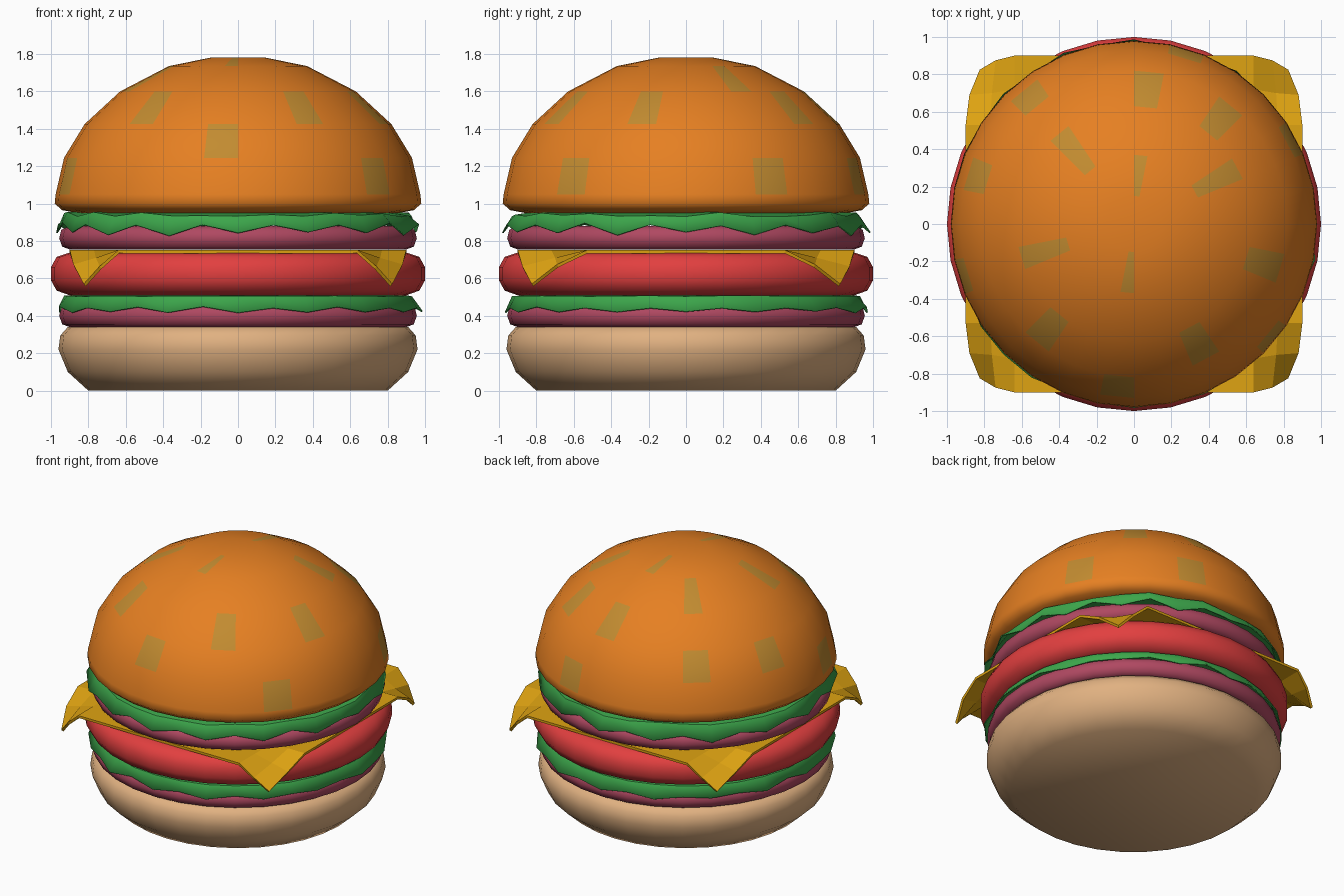
import bpy, bmesh, math, random

if "Cube" in bpy.data.objects:
    bpy.data.objects.remove(bpy.data.objects["Cube"])

SEG = 32
random.seed(4)


def material(name, rgb):
    m = bpy.data.materials.new(name)
    m.diffuse_color = (*rgb, 1)
    m.use_nodes = True
    m.node_tree.nodes["Principled BSDF"].inputs["Base Color"].default_value = m.diffuse_color
    return m


def finish(bm, name, mats, angle=None):
    bmesh.ops.recalc_face_normals(bm, faces=bm.faces)
    me = bpy.data.meshes.new(name)
    bm.to_mesh(me)
    bm.free()
    ob = bpy.data.objects.new(name, me)
    bpy.context.collection.objects.link(ob)
    for m in mats:
        me.materials.append(m)
    if angle:
        bpy.ops.object.select_all(action='DESELECT')
        ob.select_set(True)
        bpy.context.view_layer.objects.active = ob
        bpy.ops.object.shade_smooth_by_angle(angle=math.radians(angle))
    return ob


def ring(bm, radius, height):
    """One ring; radius and height are functions of the segment number."""
    step = 2 * math.pi / SEG
    return [bm.verts.new((radius(k) * math.cos(k * step), radius(k) * math.sin(k * step), height(k)))
            for k in range(SEG)]


def bridge(bm, a, b, slots=()):
    for k in range(SEG):
        j = (k + 1) % SEG
        f = bm.faces.new((a[k], a[j], b[j], b[k]))
        f.material_index = 1 if k in slots else 0


def lathe(name, profile, mats, seeds={}, angle=60):
    bm = bmesh.new()
    rings = [ring(bm, lambda k: r, lambda k: z) for r, z in profile]
    for i in range(len(rings) - 1):
        bridge(bm, rings[i], rings[i + 1], seeds.get(i, ()))
    bm.faces.new(rings[0])
    bm.faces.new(rings[-1])
    return finish(bm, name, mats, angle)


crust = material("crust", (0.79, 0.215, 0.016))
seed = material("seed", (0.54, 0.26, 0.03))
bread = material("bread", (0.75, 0.44, 0.22))
pink = material("onion", (0.43, 0.065, 0.12))
red = material("tomato", (0.76, 0.05, 0.05))
green = material("lettuce", (0.045, 0.38, 0.07))
yellow = material("cheese", (0.74, 0.37, 0.006))

# Buns: the seeds are single coloured faces of the top bun, by profile band
lathe("bottom_bun", [(0.80, 0), (0.91, 0.10), (0.96, 0.22), (0.95, 0.295), (0.91, 0.34)], [bread])
lathe("top_bun",
      [(0.86, 0.95), (0.94, 0.965), (0.98, 1.0), (0.975, 1.05), (0.93, 1.245), (0.82, 1.425),
       (0.63, 1.60), (0.37, 1.735), (0.15, 1.78)],
      [crust, seed],
      {3: (2, 6, 17, 28), 4: (11, 14, 23), 5: (4, 7, 20, 26, 30), 6: (2, 11, 17), 7: (7, 23)})

# Onion slices and tomato
for name, z in (("lower_onion", 0.34), ("upper_onion", 0.755)):
    lathe(name, [(0.90, z), (0.94, z + 0.015), (0.956, z + 0.06), (0.945, z + 0.105), (0.90, z + 0.125)], [pink])
lathe("tomato", [(0.90, 0.51), (0.97, 0.535), (1.0, 0.59), (1.0, 0.66), (0.97, 0.715), (0.91, 0.735)], [red])


# Lettuce leaves with a frilly drooping rim
def lettuce(name, top, rim, wave, top_wave):
    drop = [rim + wave * (1 if k % 2 else -1) * random.uniform(0.4, 1) for k in range(SEG)]
    out = [random.uniform(0.955, 0.99) for k in range(SEG)]
    lift = [top - random.uniform(0, top_wave) for k in range(SEG)]
    bm = bmesh.new()
    inner = ring(bm, lambda k: 0.82, lambda k: top)
    shoulder = ring(bm, lambda k: 0.93, lambda k: lift[k])
    edge = ring(bm, lambda k: out[k], lambda k: drop[k])
    bm.faces.new(inner)
    bridge(bm, inner, shoulder)
    bridge(bm, shoulder, edge)
    ob = finish(bm, name, [green], 40)
    ob.modifiers.new("thickness", 'SOLIDIFY').thickness = 0.008


lettuce("lower_lettuce", 0.508, 0.435, 0.018, 0.004)
lettuce("upper_lettuce", 0.955, 0.865, 0.035, 0.025)

# Cheese slice: flat square whose four corners hang down
bm = bmesh.new()
T = 0.752


def cheese_face(points, sx, sy):
    bm.faces.new([bm.verts.new((x * sx, y * sy, z)) for x, y, z in points])


for sx in (1, -1):
    for sy in (1, -1):
        a, b, c, d = (0.64, 0.53, T), (0.9, 0.53, T), (0.825, 0.825, 0.57), (0.64, 0.9, T)
        ab, bc, cd, da = (0.77, 0.53, T), (0.88, 0.69, 0.675), (0.74, 0.875, 0.665), (0.64, 0.72, T)
        m = (0.76, 0.70, 0.71)
        for quad in ((a, ab, m, da), (ab, b, bc, m), (m, bc, c, cd), (da, m, cd, d)):
            cheese_face(quad, sx, sy)
        cheese_face([(0, 0, T), (0.64, 0, T), a, (0, 0.53, T)], sx, sy)
        cheese_face([(0.64, 0, T), (0.9, 0, T), b, ab, a], sx, sy)
        cheese_face([(0, 0.53, T), a, da, d, (0, 0.9, T)], sx, sy)
bmesh.ops.remove_doubles(bm, verts=bm.verts, dist=0.001)
slice_ob = finish(bm, "cheese_slice", [yellow])
if slice_ob.data.polygons[4].normal.z < 0:
    slice_ob.data.flip_normals()
slice_ob.modifiers.new("thickness", 'SOLIDIFY').thickness = 0.018
